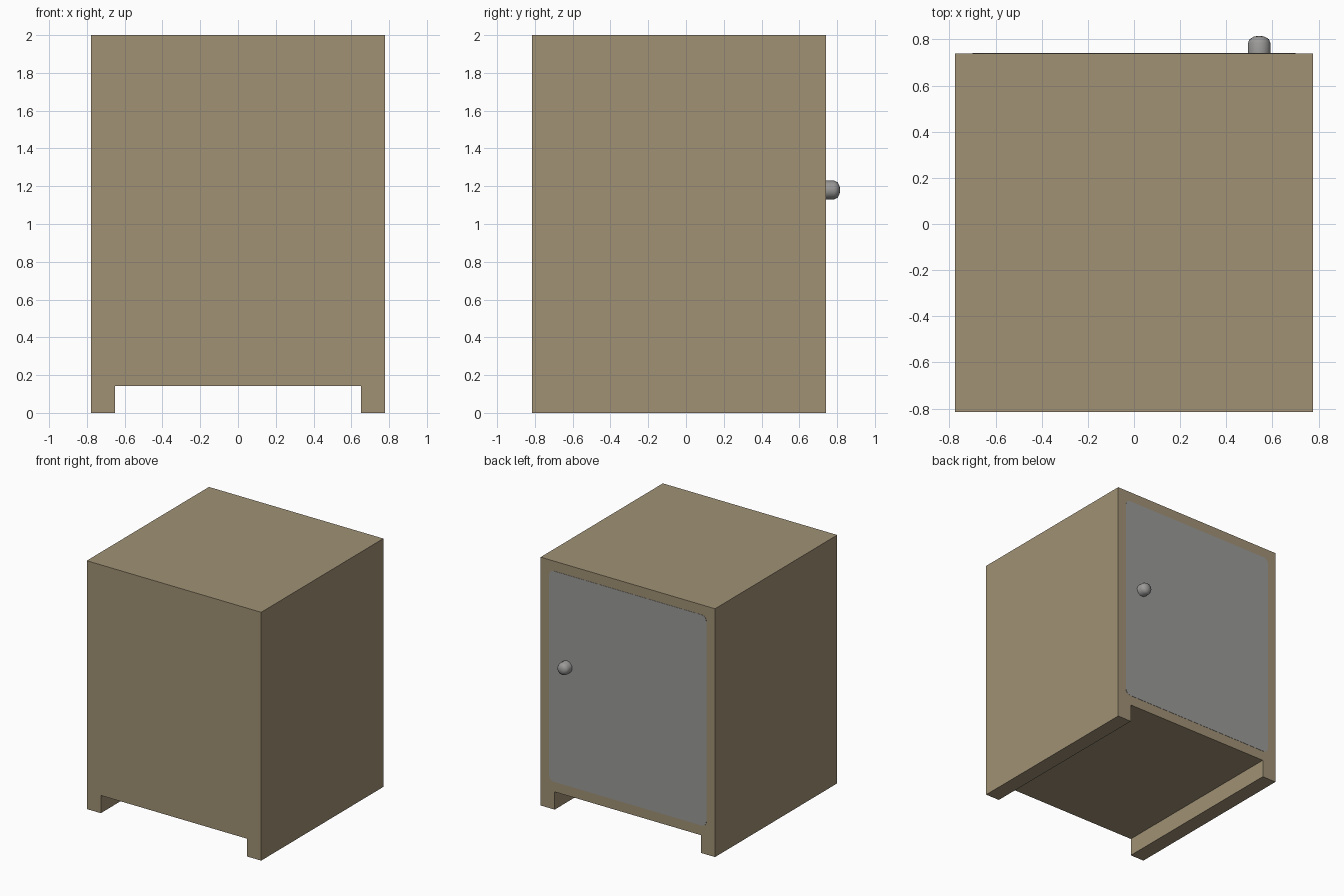
import bpy, bmesh, math
from mathutils import Vector

if "Cube" in bpy.data.objects:
    bpy.data.objects.remove(bpy.data.objects["Cube"])


def srgb(v):
    c = v / 255
    return ((c + 0.055) / 1.055) ** 2.4


def material(name, rgb):
    m = bpy.data.materials.new(name)
    m.diffuse_color = (*[srgb(v) for v in rgb], 1)
    m.use_nodes = True
    m.node_tree.nodes["Principled BSDF"].inputs["Base Color"].default_value = m.diffuse_color
    return m


def finish(bm, name, mat):
    bmesh.ops.recalc_face_normals(bm, faces=bm.faces)
    mesh = bpy.data.meshes.new(name)
    bm.to_mesh(mesh)
    bm.free()
    mesh.materials.append(mat)
    ob = bpy.data.objects.new(name, mesh)
    bpy.context.collection.objects.link(ob)
    return ob


def prism(name, outline, y0, y1, mat):
    """Extrude an (x, z) outline from y0 to y1."""
    bm = bmesh.new()
    face = bm.faces.new([bm.verts.new((x, y0, z)) for x, z in outline])
    new = bmesh.ops.extrude_face_region(bm, geom=[face])["geom"]
    bmesh.ops.translate(bm, vec=(0, y1 - y0, 0),
                        verts=[v for v in new if isinstance(v, bmesh.types.BMVert)])
    return finish(bm, name, mat)


def rounded_rect(x0, x1, z0, z1, r, steps=5):
    corners = [(x1 - r, z1 - r), (x0 + r, z1 - r), (x0 + r, z0 + r), (x1 - r, z0 + r)]
    pts = []
    for q, (cx, cz) in enumerate(corners):
        for i in range(steps + 1):
            a = math.pi / 2 * (q + i / steps)
            pts.append((cx + r * math.cos(a), cz + r * math.sin(a)))
    return pts


wood = material("tan wood", (160, 145, 117))
grey = material("door grey", (155, 154, 153))

W, FRONT, BACK = 0.777, -0.815, 0.74
FLOOR, INNER = 0.143, 0.652

# Cabinet body with a full-depth runner on each side
half = [(W, 2), (W, 0), (INNER, 0), (INNER, FLOOR)]
prism("cabinet_body", half + [(-x, z) for x, z in reversed(half)], FRONT, BACK, wood)

# Flush door plate with rounded corners
prism("door", rounded_rect(-0.70, 0.70, 0.223, 1.92, 0.04), BACK - 0.003, BACK + 0.002, grey)

# Domed knob, turned around the y axis
bm = bmesh.new()
profile = [(0, 0), (0.049, 0), (0.049, 0.045), (0.041, 0.062), (0.022, 0.073), (0, 0.076)]
verts = [bm.verts.new((r, y, 0)) for r, y in profile]
edges = [bm.edges.new(p) for p in zip(verts, verts[1:])]
bmesh.ops.spin(bm, geom=verts + edges, cent=(0, 0, 0), axis=(0, 1, 0),
               angle=2 * math.pi, steps=16)
bmesh.ops.remove_doubles(bm, verts=bm.verts, dist=0.0005)
knob = finish(bm, "door_knob", grey)
knob.location = Vector((0.543, BACK, 1.18))
bpy.context.view_layer.objects.active = knob
knob.select_set(True)
bpy.ops.object.shade_smooth_by_angle(angle=math.radians(40))
